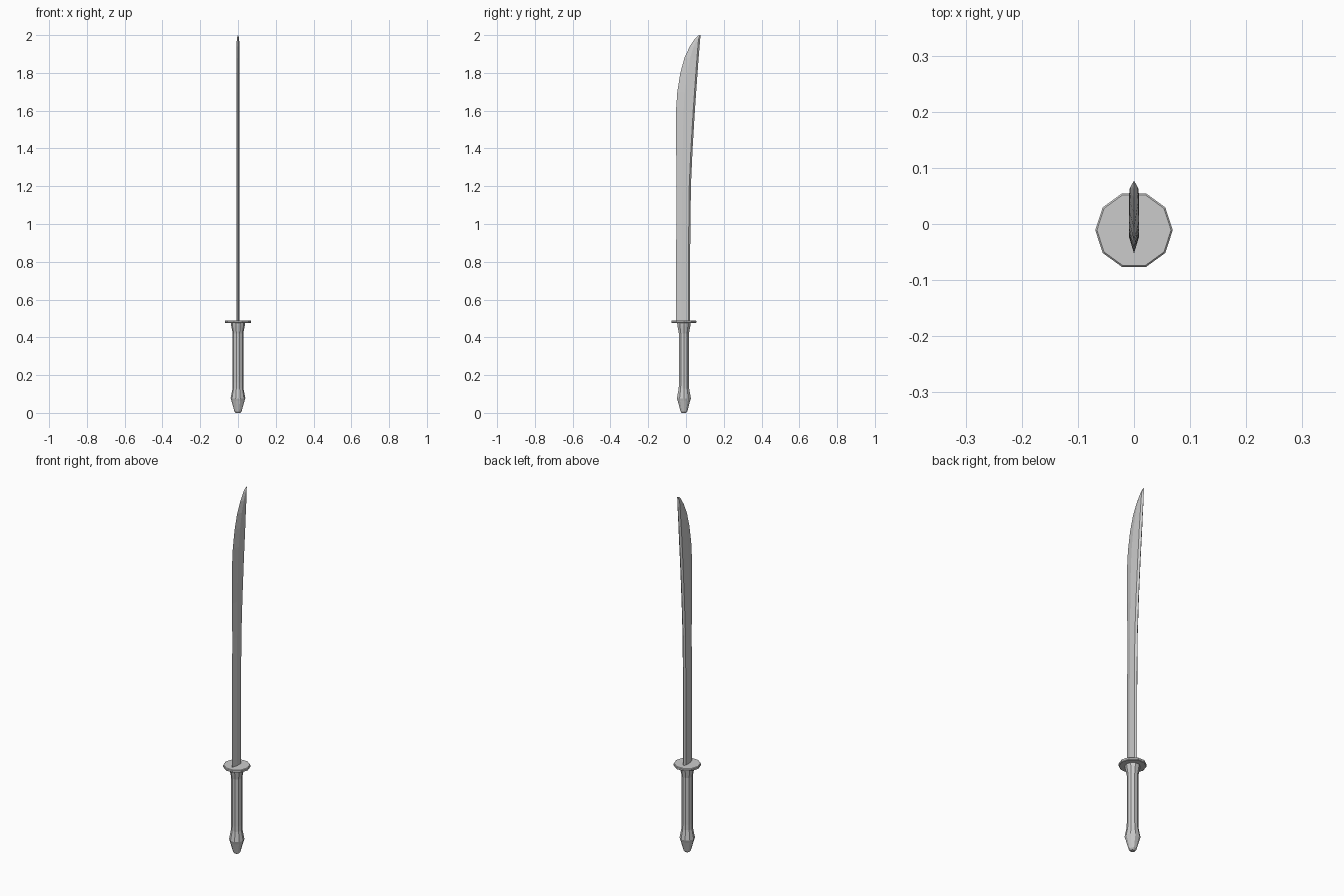
import bpy
from math import cos, sin, pi

if "Cube" in bpy.data.objects:
    bpy.data.objects.remove(bpy.data.objects["Cube"])

SIDES = 10
AXIS_Y = -0.011


def loft(name, rings):
    """Skin a stack of equal-sized rings and cap both ends."""
    n = len(rings[0])
    verts = [p for ring in rings for p in ring]
    faces = [tuple(reversed(range(n))),
             tuple(range(len(verts) - n, len(verts)))]
    for i in range(len(rings) - 1):
        for j in range(n):
            k = (j + 1) % n
            faces.append((i * n + j, i * n + k, (i + 1) * n + k, (i + 1) * n + j))
    mesh = bpy.data.meshes.new(name)
    mesh.from_pydata(verts, [], faces)
    obj = bpy.data.objects.new(name, mesh)
    bpy.context.collection.objects.link(obj)
    return obj


def turned(name, profile):
    """Ten-sided turned part from (radius, z) pairs."""
    return loft(name, [[(r * cos(2 * pi * i / SIDES),
                         AXIS_Y + r * sin(2 * pi * i / SIDES), z)
                        for i in range(SIDES)] for r, z in profile])


# grip with flared collar and tapered pommel
turned("handle", [(0.012, 0), (0.019, 0.008), (0.034, 0.062), (0.039, 0.077),
                  (0.029, 0.13), (0.028, 0.16), (0.028, 0.42),
                  (0.036, 0.462), (0.038, 0.478)])

# thin disc guard
turned("guard", [(0.066, 0.475), (0.069, 0.478), (0.069, 0.487), (0.066, 0.49)])

# blade stations: z, cutting edge y, spine y, half thickness
stations = [(0.48, -0.053, 0.022, 0.009), (0.85, -0.052, 0.022, 0.009),
            (1.20, -0.050, 0.026, 0.009), (1.40, -0.052, 0.035, 0.009),
            (1.60, -0.053, 0.047, 0.009), (1.70, -0.046, 0.054, 0.009),
            (1.80, -0.030, 0.061, 0.009), (1.88, -0.008, 0.067, 0.008),
            (1.94, 0.020, 0.072, 0.008), (1.98, 0.046, 0.075, 0.006),
            (1.995, 0.061, 0.077, 0.003), (2.00, 0.070, 0.077, 0.001)]
rings = []
for z, edge, spine, t in stations:
    w = spine - edge
    bevel = edge + 0.4 * w
    back = spine - min(0.009, 0.3 * w)
    rings.append([(0, edge, z), (t, bevel, z), (t, back, z),
                  (0, spine, z), (-t, back, z), (-t, bevel, z)])
loft("blade", rings)
